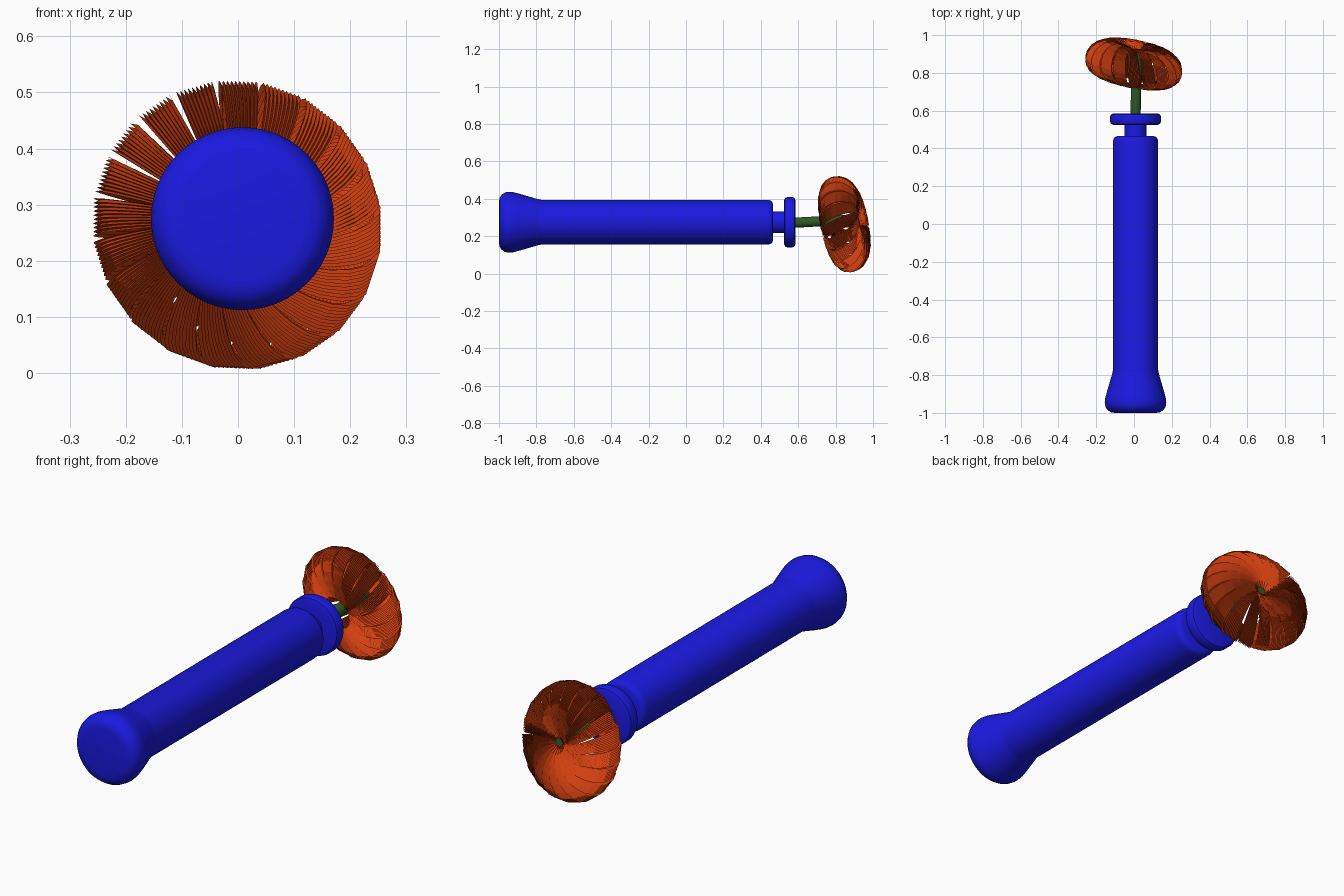
import bpy, bmesh, math
from mathutils import Vector

if "Cube" in bpy.data.objects:
    bpy.data.objects.remove(bpy.data.objects["Cube"])


def material(name, color):
    m = bpy.data.materials.new(name)
    m.diffuse_color = (*color, 1)
    m.use_nodes = True
    m.node_tree.nodes["Principled BSDF"].inputs["Base Color"].default_value = m.diffuse_color
    return m


BLUE = material("blue", (0.01, 0.01, 0.75))
GREEN = material("green", (0.03, 0.10, 0.02))
RED = material("red_orange", (0.65, 0.05, 0.005))


def make_object(name, bm, mat, smooth=None):
    mesh = bpy.data.meshes.new(name)
    bm.to_mesh(mesh)
    bm.free()
    mesh.materials.append(mat)
    ob = bpy.data.objects.new(name, mesh)
    bpy.context.collection.objects.link(ob)
    if smooth:
        bpy.ops.object.select_all(action='DESELECT')
        ob.select_set(True)
        bpy.context.view_layer.objects.active = ob
        bpy.ops.object.shade_smooth_by_angle(angle=math.radians(smooth))
    return ob


def lathe(name, profile, start, axis, mat, sides=48):
    """Turn a (radius, distance) profile around an axis."""
    bm = bmesh.new()
    rot = Vector(axis).to_track_quat('Z', 'Y')
    rings = []
    for r, d in profile:
        rings.append([bm.verts.new(Vector(start) + rot @ Vector(
            (r * math.cos(2 * math.pi * i / sides), r * math.sin(2 * math.pi * i / sides), d)))
            for i in range(sides)])
    for a, b in zip(rings, rings[1:]):
        for i in range(sides):
            j = (i + 1) % sides
            bm.faces.new((a[i], a[j], b[j], b[i]))
    bm.faces.new(rings[0][::-1])
    bm.faces.new(rings[-1])
    bmesh.ops.recalc_face_normals(bm, faces=bm.faces)
    return make_object(name, bm, mat, 35)


# Handle: flared butt, long grip, neck and collar
lathe("handle", [
    (0.110, -1.0), (0.132, -0.996), (0.148, -0.985), (0.159, -0.968), (0.163, -0.947),
    (0.161, -0.925), (0.152, -0.89), (0.124, -0.795), (0.120, -0.775),
    (0.120, 0.435), (0.117, 0.450), (0.110, 0.460), (0.098, 0.465), (0.058, 0.465),
    (0.058, 0.525), (0.118, 0.525), (0.130, 0.530), (0.134, 0.540),
    (0.134, 0.570), (0.130, 0.580), (0.118, 0.585)], (0.008, 0, 0.275), (0, 1, 0), BLUE)

# Rod joining the collar to the head, slightly tilted
p0, p1 = Vector((0.008, 0.57, 0.272)), Vector((0.015, 0.91, 0.29))
lathe("rod", [(0.027, 0), (0.027, (p1 - p0).length)], p0, p1 - p0, GREEN, 24)

# Head: ring of curled, pleated ribbons around a tilted axis
n = Vector((0.2, 1, 0.2)).normalized()
ex = (Vector((1, 0, 0)) - n * n.x).normalized()
ez = ex.cross(n)
centre = Vector((0, 0.85, 0.266))
curl = [(0.012, 0.045), (0.018, 0.068), (0.04, 0.085), (0.08, 0.098), (0.125, 0.102),
        (0.17, 0.094), (0.21, 0.075), (0.24, 0.047), (0.256, 0.015), (0.26, -0.015),
        (0.25, -0.047), (0.228, -0.074), (0.195, -0.093), (0.155, -0.103),
        (0.11, -0.105), (0.07, -0.1)]
BUNDLES, TEETH, DEPTH, SLANT = 20, 9, 0.012, 0.28
bm = bmesh.new()
for b in range(BUNDLES):
    ang = 2 * math.pi * (b + 0.0) / BUNDLES
    e = ex * math.cos(ang) + ez * math.sin(ang)
    t = ez * math.cos(ang) - ex * math.sin(ang)
    rows = []
    for i, (r, h) in enumerate(curl):
        # inward direction of the curl, used for the pleat depth
        q0, q1 = curl[max(i - 1, 0)], curl[min(i + 1, len(curl) - 1)]
        d = Vector((q1[0] - q0[0], q1[1] - q0[1])).normalized()
        width = 0.012 + 0.215 * r
        row = []
        for k in range(TEETH + 1):
            for low in ((0, 1) if k < TEETH else (0,)):
                depth = DEPTH * low * min(1, r / 0.1)
                rr, hh = r + d.y * depth, h - d.x * depth
                s = (k + 0.15 * low) / TEETH - 0.5
                row.append(bm.verts.new(
                    centre + e * rr + n * hh + t * (s * width + SLANT * hh)))
        rows.append(row)
    for a, c in zip(rows, rows[1:]):
        for k in range(len(a) - 1):
            bm.faces.new((a[k], a[k + 1], c[k + 1], c[k]))
make_object("ribbon_head", bm, RED)
